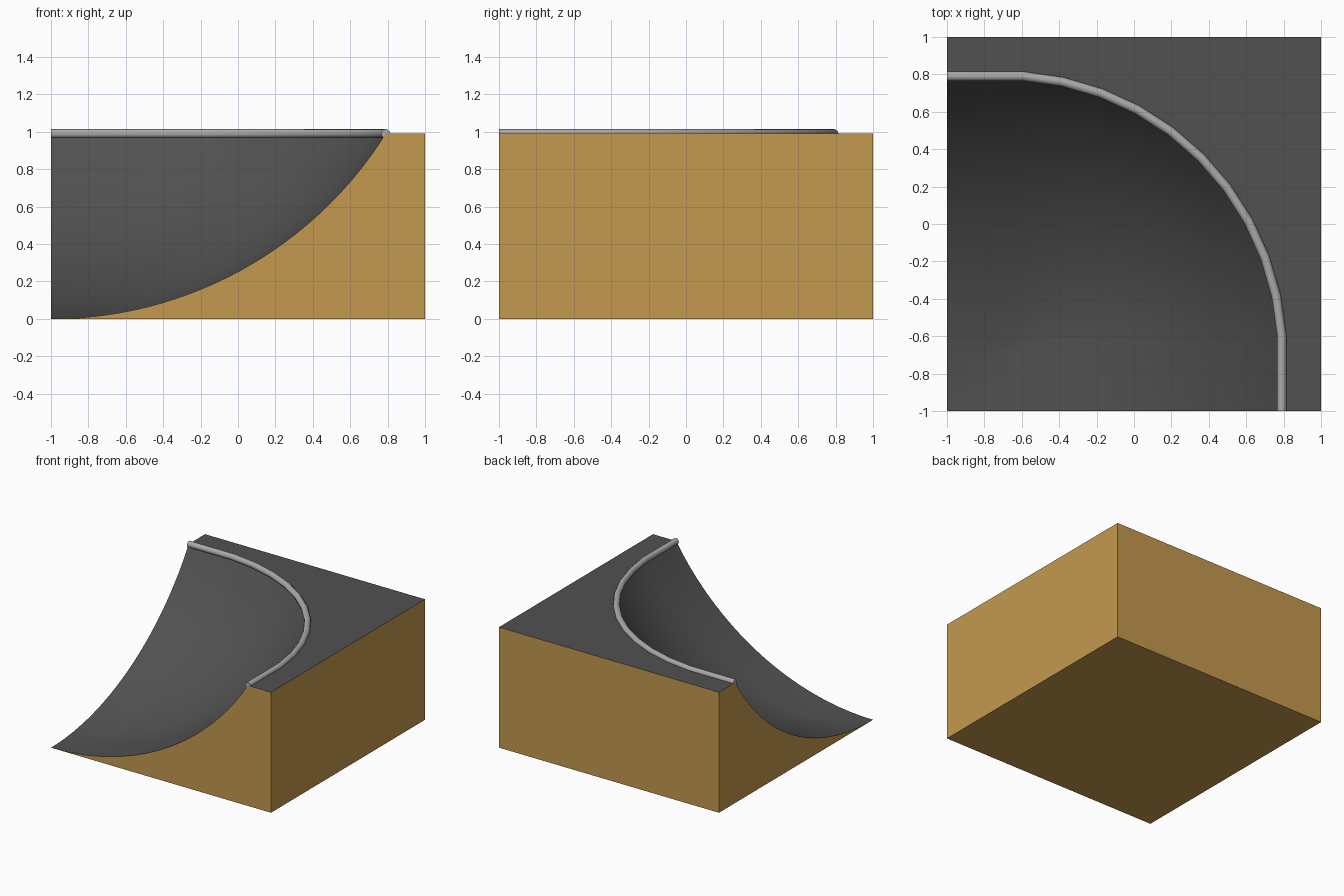
import bpy, bmesh, math

if "Cube" in bpy.data.objects:
    bpy.data.objects.remove(bpy.data.objects["Cube"], do_unlink=True)

HEIGHT = 0.99          # deck height
REACH = 1.79           # rim distance from the low corner
INNER = 0.3            # offset of the rounding axis from the low corner
STEPS = 11             # points round the corner
ROWS = 30              # rows up the curved bowl
RADIUS = (REACH ** 2 + HEIGHT ** 2) / (2 * HEIGHT)
STEP_ANGLE = math.pi / 2 / STEPS


def material(name, color, roughness=0.7):
    mat = bpy.data.materials.new(name)
    mat.use_nodes = True
    mat.diffuse_color = (*color, 1)
    shader = mat.node_tree.nodes["Principled BSDF"]
    shader.inputs["Base Color"].default_value = (*color, 1)
    shader.inputs["Roughness"].default_value = roughness
    return mat


def contour(t):
    """Level line of the bowl: two straights joined by a rounded corner."""
    z = RADIUS - math.sqrt(RADIUS ** 2 - t ** 2)
    pts = [(-1, t - 1, z)]
    r = max(t - INNER, 0) / math.cos(STEP_ANGLE / 2)
    axis = min(t, INNER) - 1
    for i in range(STEPS):
        a = (i + 0.5) * STEP_ANGLE
        pts.append((axis + r * math.sin(a), axis + r * math.cos(a), z))
    pts.append((t - 1, -1, z))
    return pts


def smooth(obj):
    bpy.ops.object.select_all(action="DESELECT")
    obj.select_set(True)
    bpy.context.view_layer.objects.active = obj
    bpy.ops.object.shade_smooth_by_angle(angle=math.radians(35))


grey = material("dark grey riding surface", (0.083, 0.083, 0.083))
wood = material("plywood tan", (0.55, 0.315, 0.077))
steel = material("light grey steel", (0.4, 0.4, 0.4), 0.5)

# Ramp body: curved bowl, flat deck and wooden sides
bm = bmesh.new()
cache = {}


def face(points, slot):
    verts = []
    for p in points:
        key = tuple(round(c, 5) for c in p)
        if key not in cache:
            cache[key] = bm.verts.new(p)
        if cache[key] not in verts:
            verts.append(cache[key])
    if len(verts) > 2:
        bm.faces.new(verts).material_index = slot


rows = [contour(REACH * i / ROWS) for i in range(ROWS + 1)]
for low, high in zip(rows, rows[1:]):
    for i in range(len(low) - 1):
        face([low[i], low[i + 1], high[i + 1], high[i]], 0)

top = {(x, y): (x, y, HEIGHT) for x in (-1, 1) for y in (-1, 1)}
base = {(x, y): (x, y, 0) for x in (-1, 1) for y in (-1, 1)}
face(rows[-1] + [top[1, -1], top[1, 1], top[-1, 1]], 0)
face([r[0] for r in rows] + [top[-1, 1], base[-1, 1]], 1)
face([r[-1] for r in rows] + [top[1, -1], base[1, -1]], 1)
face([base[1, -1], base[1, 1], top[1, 1], top[1, -1]], 1)
face([base[1, 1], base[-1, 1], top[-1, 1], top[1, 1]], 1)
face([base[-1, -1], base[-1, 1], base[1, 1], base[1, -1]], 1)
bmesh.ops.recalc_face_normals(bm, faces=bm.faces[:])

mesh = bpy.data.meshes.new("ramp_body")
bm.to_mesh(mesh)
bm.free()
mesh.materials.append(grey)
mesh.materials.append(wood)
body = bpy.data.objects.new("ramp_body", mesh)
bpy.context.collection.objects.link(body)
smooth(body)

# Round steel rail along the rim
curve = bpy.data.curves.new("rim_rail", "CURVE")
curve.dimensions = "3D"
curve.bevel_depth = 0.025
curve.bevel_resolution = 4
curve.use_fill_caps = True
path = curve.splines.new("POLY")
path.points.add(len(rows[-1]) - 1)
for point, co in zip(path.points, rows[-1]):
    point.co = (*co, 1)
curve.materials.append(steel)
rail = bpy.data.objects.new("rim_rail", curve)
bpy.context.collection.objects.link(rail)
bpy.ops.object.select_all(action="DESELECT")
rail.select_set(True)
bpy.context.view_layer.objects.active = rail
bpy.ops.object.convert(target="MESH")
smooth(bpy.context.view_layer.objects.active)
